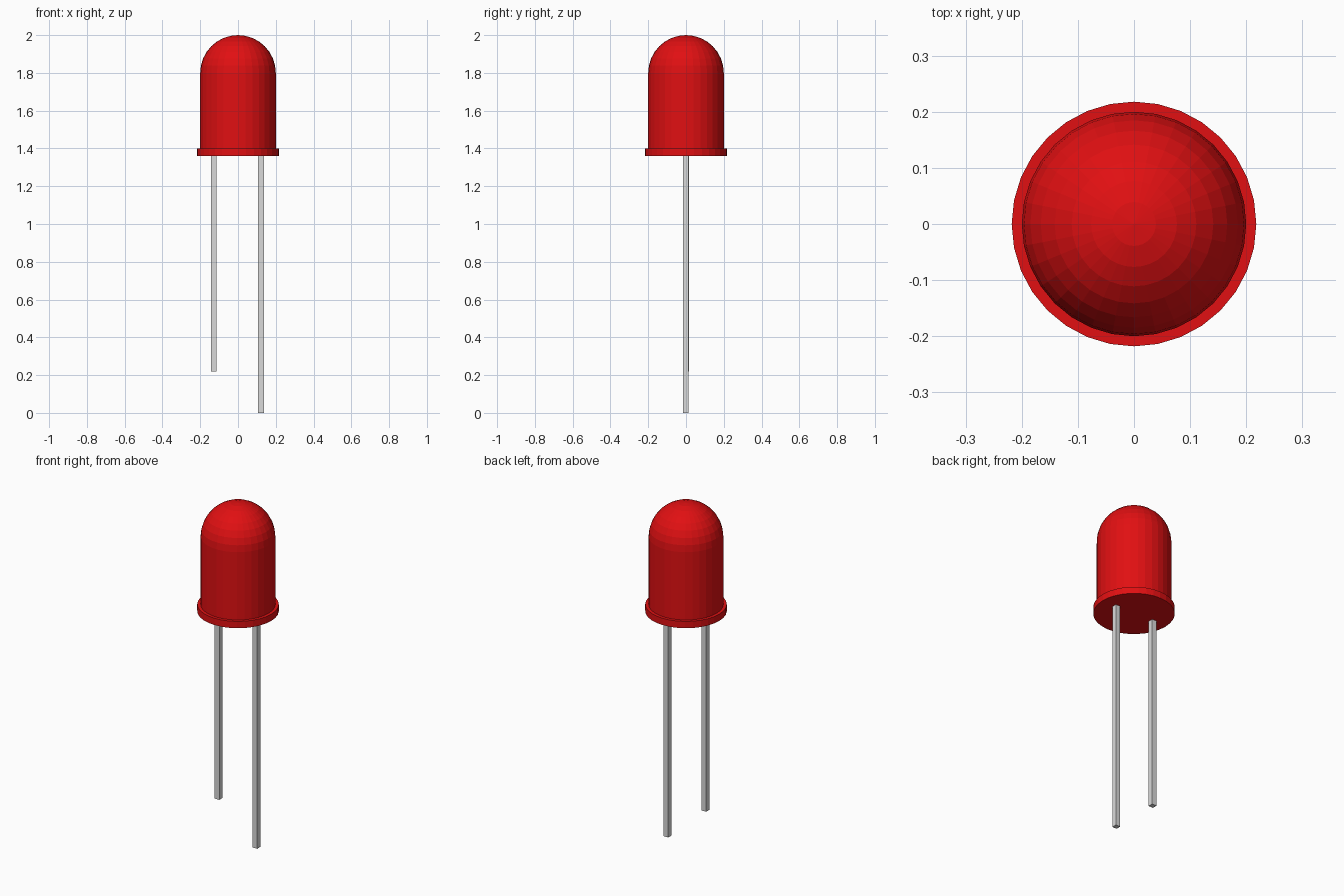
import bpy, bmesh, math

if "Cube" in bpy.data.objects:
    bpy.data.objects.remove(bpy.data.objects["Cube"])

SIDES = 32


def material(name, rgb):
    m = bpy.data.materials.new(name)
    m.diffuse_color = (*rgb, 1)
    m.use_nodes = True
    m.node_tree.nodes["Principled BSDF"].inputs["Base Color"].default_value = m.diffuse_color
    return m


def add_object(name, bm, mat):
    bmesh.ops.recalc_face_normals(bm, faces=bm.faces)
    mesh = bpy.data.meshes.new(name)
    bm.to_mesh(mesh)
    bm.free()
    mesh.materials.append(mat)
    obj = bpy.data.objects.new(name, mesh)
    bpy.context.collection.objects.link(obj)
    return obj


def lathe(name, profile, mat):
    """Spin a (radius, z) profile around the z axis."""
    bm = bmesh.new()
    verts = [bm.verts.new((r, 0, z)) for r, z in profile]
    edges = [bm.edges.new(pair) for pair in zip(verts, verts[1:])]
    bmesh.ops.spin(bm, geom=verts + edges, cent=(0, 0, 0), axis=(0, 0, 1),
                   angle=2 * math.pi, steps=SIDES)
    bmesh.ops.remove_doubles(bm, verts=bm.verts, dist=1e-5)
    return add_object(name, bm, mat)


def lead(name, x, y, bottom, top, width, mat):
    """Square wire leg."""
    bm = bmesh.new()
    bmesh.ops.create_cube(bm, size=1)
    bmesh.ops.scale(bm, vec=(width, width, top - bottom), verts=bm.verts)
    bmesh.ops.translate(bm, vec=(x, y, (top + bottom) / 2), verts=bm.verts)
    return add_object(name, bm, mat)


red = material("red plastic", (0.75, 0.005, 0.006))
grey = material("grey metal", (0.7, 0.7, 0.7))

# Lens and rim: one closed profile, flange below, cylinder, then hemisphere
R, CENTRE = 0.2, 1.8
dome = [(R * math.cos(a), CENTRE + R * math.sin(a))
        for a in (math.pi / 2 * i / 8 for i in range(8))]
lathe("lens_body", [(0, 1.36), (0.218, 1.36), (0.218, 1.4), (R, 1.4)]
      + dome + [(0, 2.0)], red)

# Wire leads, one shorter than the other
lead("short_lead", -0.128, 0.002, 0.22, 1.37, 0.03, grey)
lead("long_lead", 0.122, -0.002, 0.0, 1.37, 0.03, grey)
